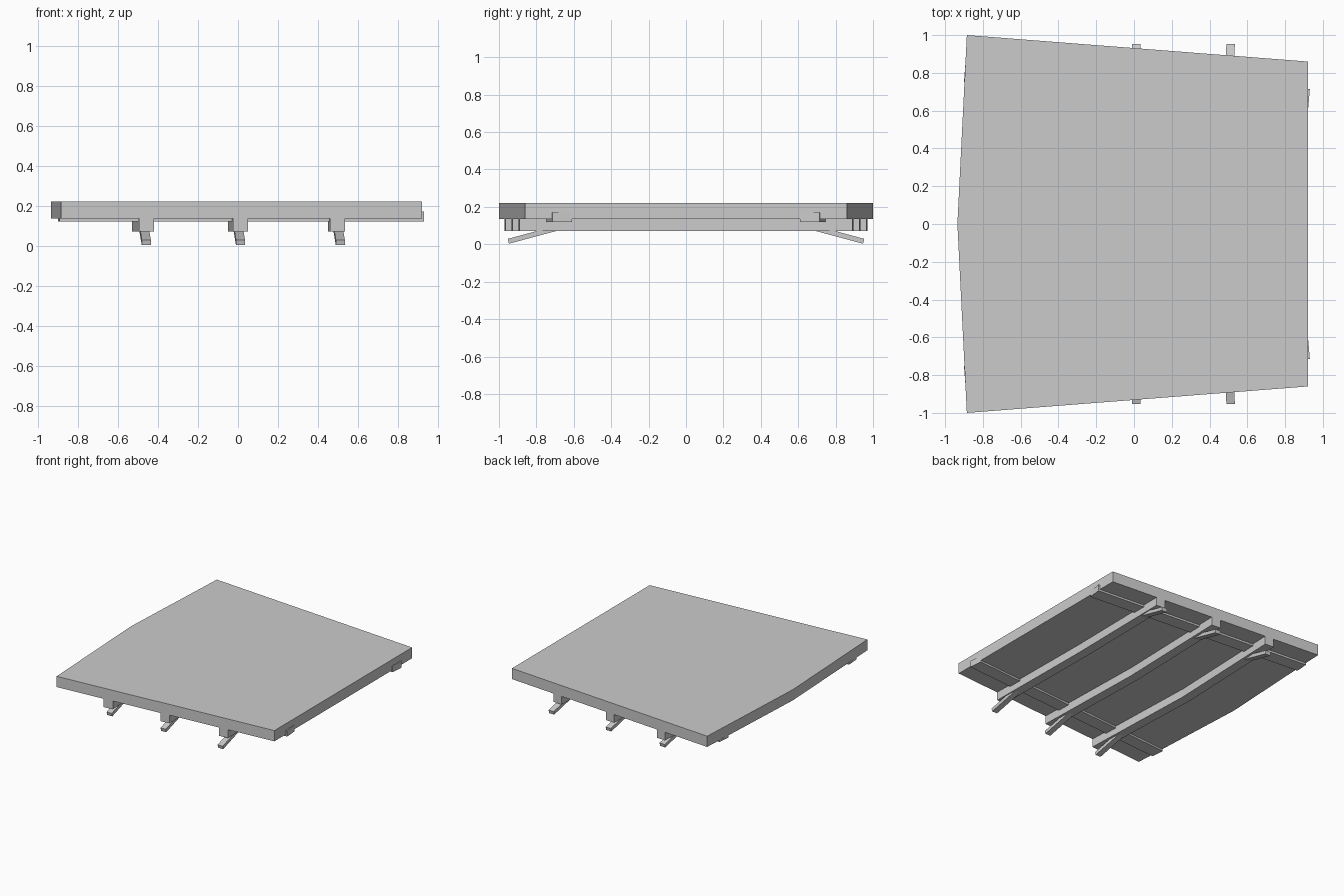
import bpy, bmesh

if "Cube" in bpy.data.objects:
    bpy.data.objects.remove(bpy.data.objects["Cube"])


def prism(name, outline, z0, z1):
    """Extrude a plan outline (x, y) between two heights."""
    bm = bmesh.new()
    low = [bm.verts.new((x, y, z0)) for x, y in outline]
    high = [bm.verts.new((x, y, z1)) for x, y in outline]
    bridge(bm, low, high, name)


def bridge(bm, a, b, name):
    """Close two matching loops into a solid object."""
    n = len(a)
    bm.faces.new(a[::-1])
    bm.faces.new(b)
    for i in range(n):
        j = (i + 1) % n
        bm.faces.new((a[i], a[j], b[j], b[i]))
    bmesh.ops.recalc_face_normals(bm, faces=bm.faces)
    mesh = bpy.data.meshes.new(name)
    bm.to_mesh(mesh)
    bm.free()
    bpy.context.collection.objects.link(bpy.data.objects.new(name, mesh))


SLOPE = 0.14 / 1.805


def edge_y(x):
    return 1.0 - SLOPE * (x + 0.885)


# Deck slab: tapered sides and a shallow point on the -x edge
prism("deck", [(-0.885, -1), (0.92, -0.86), (0.92, 0.86),
               (-0.885, 1), (-0.935, 0)], 0.135, 0.22)

# Cross beams bent in the middle, with sloping struts under both ends
for i, (x_mid, x_end) in enumerate([(-0.53, -0.495), (-0.05, -0.025), (0.45, 0.46)]):
    w = 0.075
    ya, yb = edge_y(x_end), edge_y(x_end + w)
    prism(f"cross_beam_{i + 1}",
          [(x_mid, 0), (x_end, -ya), (x_end + w, -yb),
           (x_mid + w, 0), (x_end + w, yb), (x_end, ya)], 0.07, 0.137)
    lean = 0.012
    x_tip = (-0.481, -0.01, 0.489)[i]
    for s, side in ((-1, "front"), (1, "back")):
        bm = bmesh.new()
        profile = [(0.69, 0.072), (0.947, 0.003), (0.953, 0.029), (0.79, 0.073)]
        loops = []
        for dx in (0, 0.045):
            loops.append([bm.verts.new((x_tip + dx - lean * (0.95 - y) / 0.26, s * y, z))
                          for y, z in profile])
        bridge(bm, loops[0], loops[1], f"strut_{side}_{i + 1}")

# Thin rails following the tapered sides, with an end lip on the +x edge
for s, side in ((-1, "front"), (1, "back")):
    def rail_y(x, base):
        return s * (base + SLOPE * (0.93 - x))
    prism(f"rail_{side}",
          [(-0.9, rail_y(-0.9, 0.61)), (0.922, rail_y(0.922, 0.61)),
           (0.931, rail_y(0.931, 0.715)), (-0.892, rail_y(-0.892, 0.715))], 0.12, 0.137)
    prism(f"rail_lip_{side}",
          [(0.90, rail_y(0.90, 0.61)), (0.922, rail_y(0.922, 0.61)),
           (0.931, rail_y(0.931, 0.715)), (0.90, rail_y(0.90, 0.715))], 0.12, 0.17)
